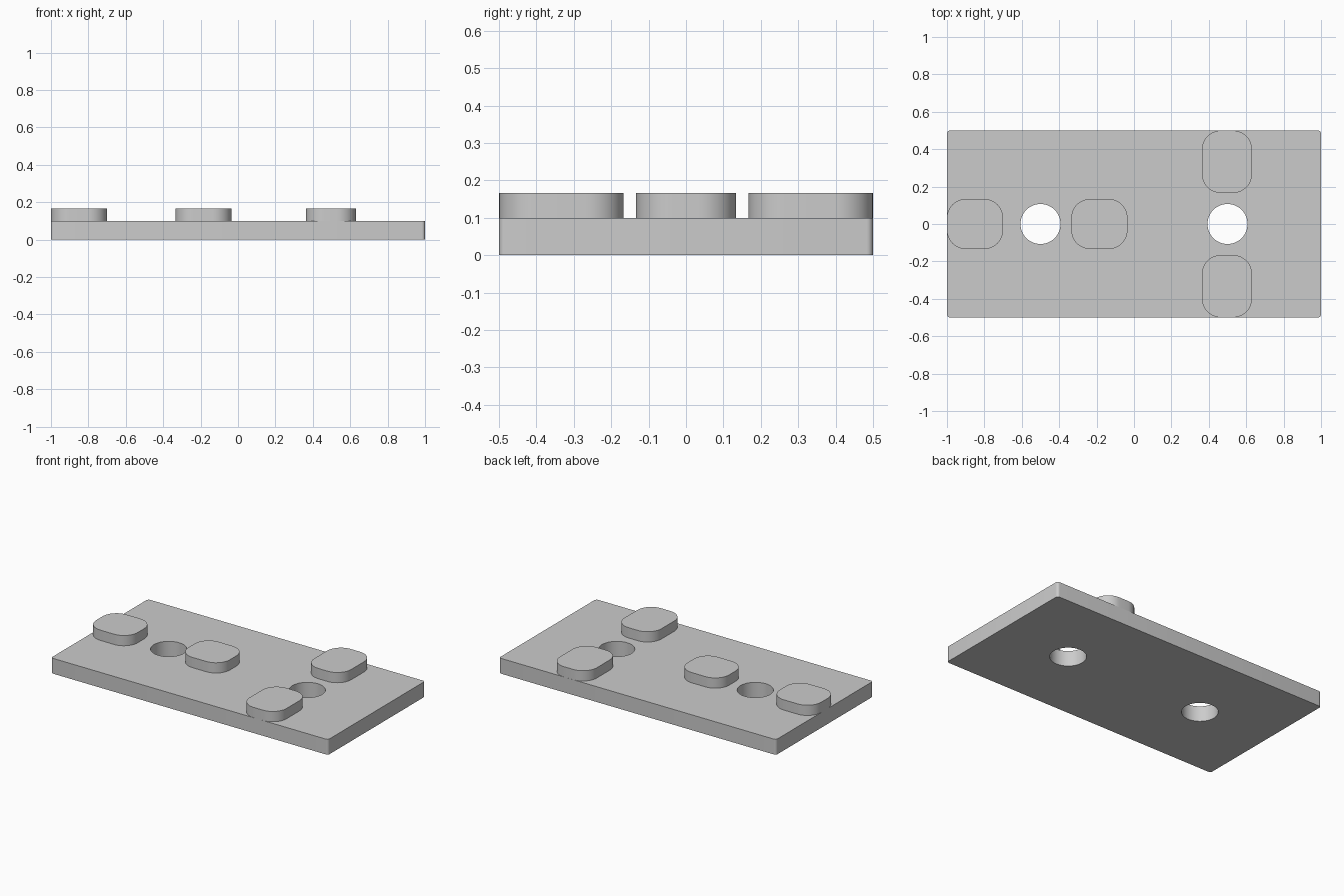
import bpy
import bmesh
from math import pi, sin, cos, radians

if "Cube" in bpy.data.objects:
    bpy.data.objects.remove(bpy.data.objects["Cube"], do_unlink=True)

PLATE_TOP = 0.1
PAD_TOP = 0.167

grey = bpy.data.materials.new("plain grey")
grey.use_nodes = True
colour = (0.6, 0.6, 0.6, 1)
grey.diffuse_color = colour
grey.node_tree.nodes["Principled BSDF"].inputs["Base Color"].default_value = colour


def rounded_slab(name, centre, size, radius, bottom, top, steps):
    """Extrude a rectangle with rounded corners."""
    bm = bmesh.new()
    ring = []
    for corner, (sx, sy) in enumerate([(1, 1), (-1, 1), (-1, -1), (1, -1)]):
        cx = centre[0] + sx * (size[0] / 2 - radius)
        cy = centre[1] + sy * (size[1] / 2 - radius)
        for i in range(steps + 1):
            a = (corner + i / steps) * pi / 2
            ring.append(bm.verts.new((cx + radius * cos(a), cy + radius * sin(a), bottom)))
    base = bm.faces.new(ring)
    result = bmesh.ops.extrude_face_region(bm, geom=[base], use_keep_orig=True)
    verts = [v for v in result["geom"] if isinstance(v, bmesh.types.BMVert)]
    bmesh.ops.translate(bm, verts=verts, vec=(0, 0, top - bottom))
    bmesh.ops.recalc_face_normals(bm, faces=bm.faces)
    mesh = bpy.data.meshes.new(name)
    bm.to_mesh(mesh)
    bm.free()
    obj = bpy.data.objects.new(name, mesh)
    bpy.context.collection.objects.link(obj)
    mesh.materials.append(grey)
    return obj


def select_only(obj):
    bpy.ops.object.select_all(action="DESELECT")
    obj.select_set(True)
    bpy.context.view_layer.objects.active = obj


# Base plate with slightly rounded corners
plate = rounded_slab("base_plate", (0, 0), (2, 1), 0.017, 0, PLATE_TOP, 6)

# Two round through holes
for x in (-0.5, 0.5):
    bpy.ops.mesh.primitive_cylinder_add(vertices=64, radius=0.107, depth=1, location=(x, 0, 0))
    cutter = bpy.context.object
    cutter.name = "hole_cutter"
    cutter.hide_render = True
    cutter.data.materials.append(grey)
    select_only(plate)
    cut = plate.modifiers.new("hole", "BOOLEAN")
    cut.operation = "DIFFERENCE"
    cut.solver = "EXACT"
    cut.object = cutter
    bpy.ops.object.modifier_apply(modifier=cut.name)
    bpy.data.objects.remove(cutter, do_unlink=True)

# Raised pads: one pair along the length, one pair across the width
pads = [
    ("right_end_pad", (-0.85, 0), (0.3, 0.267)),
    ("middle_pad", (-0.185, 0), (0.3, 0.267)),
    ("front_pad", (0.497, -0.333), (0.267, 0.333)),
    ("back_pad", (0.497, 0.333), (0.267, 0.333)),
]
parts = [plate]
for name, centre, size in pads:
    parts.append(rounded_slab(name, centre, size, 0.1, PLATE_TOP, PAD_TOP, 12))

# Smooth the curved walls, keep the rims sharp
for part in parts:
    select_only(part)
    bpy.ops.object.shade_smooth_by_angle(angle=radians(30))
